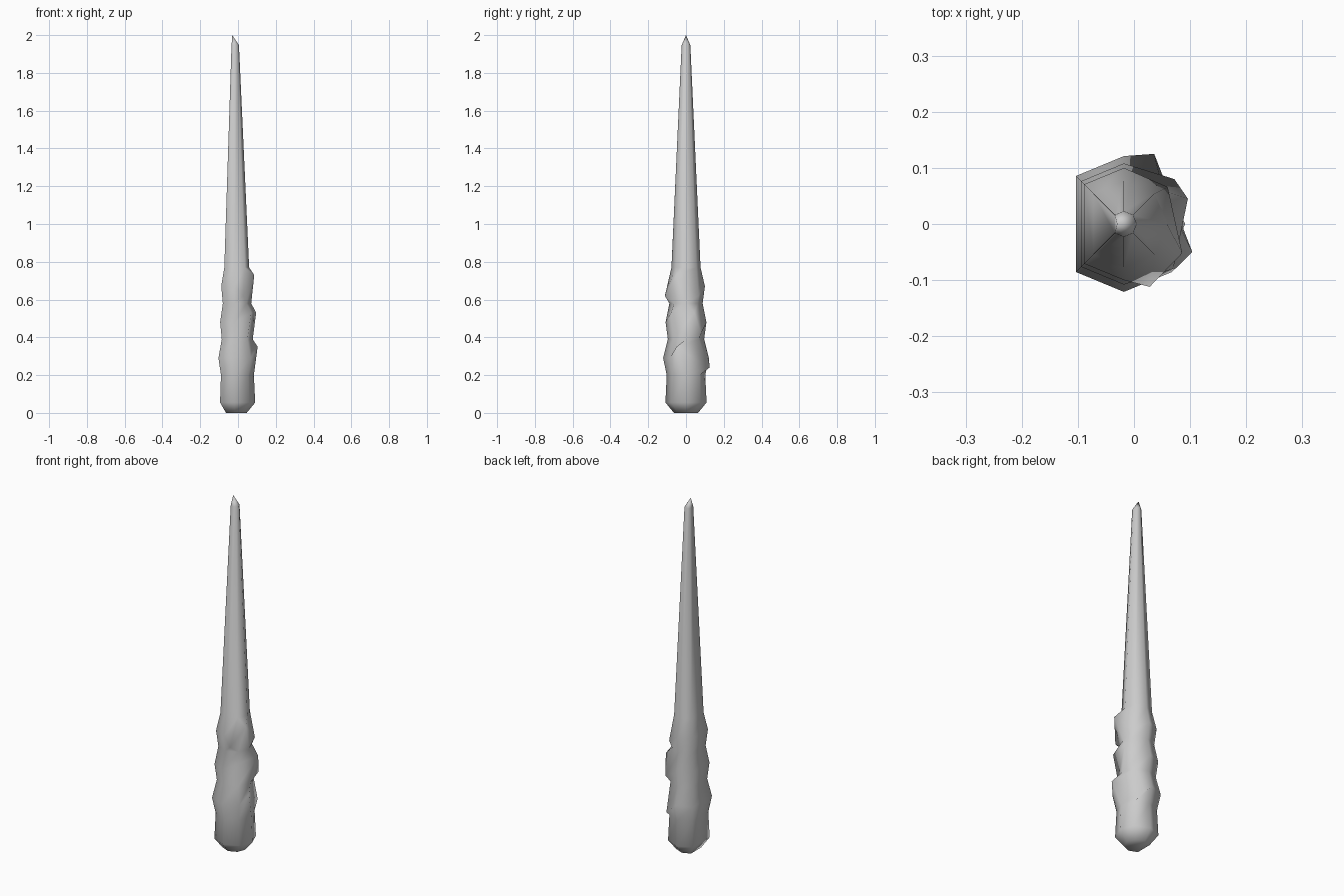
import bpy
import bmesh
from math import cos, sin, radians

cube = bpy.data.objects.get("Cube")
if cube:
    bpy.data.objects.remove(cube, do_unlink=True)

AXIS_X = -0.018
ANGLES = (-135, -90, -45, 0, 45, 90, 135)  # eight-sided, one corner left out

# Rings from butt to tip: height, radius, moved corners {angle: position}
RINGS = [
    (0.0, 0.064, {}),
    (0.055, 0.109, {}),
    (0.20, 0.102, {}),
    (0.29, 0.121, {0: (0.104, -0.05, 0.35), 45: (0.036, 0.125, 0.24)}),
    (0.39, 0.096, {}),
    (0.48, 0.108, {-45: (0.07, -0.08, 0.53), 0: (0.096, 0.045, 0.53),
                   45: (0.072, 0.08, 0.42)}),
    (0.58, 0.088, {}),
    (0.67, 0.100, {-45: (0.028, -0.112, 0.62), 0: (0.086, -0.052, 0.73),
                   45: (0.06, 0.066, 0.62)}),
    (0.77, 0.077, {}),
    (1.947, 0.023, {}),
]

# Material
wood = bpy.data.materials.new("plain grey")
wood.use_nodes = True
GREY = (0.6, 0.6, 0.6, 1)
wood.diffuse_color = GREY
wood.node_tree.nodes["Principled BSDF"].inputs["Base Color"].default_value = GREY

# Shaft with a knobbly, twisted handle
bm = bmesh.new()
loops = []
for z, r, moved in RINGS:
    loops.append([bm.verts.new(moved.get(a, (AXIS_X + r * cos(radians(a)),
                                             r * sin(radians(a)), z)))
                  for a in ANGLES])
n = len(ANGLES)
for low, high in zip(loops, loops[1:]):
    for i in range(n):
        j = (i + 1) % n
        bm.faces.new((low[i], low[j], high[j], high[i]))

# Butt and pointed tip
bm.faces.new(loops[0][::-1])
apex = bm.verts.new((-0.03, 0, 2.0))
for i in range(n):
    bm.faces.new((loops[-1][i], loops[-1][(i + 1) % n], apex))

bmesh.ops.recalc_face_normals(bm, faces=bm.faces)
for face in bm.faces:
    face.smooth = True
mesh = bpy.data.meshes.new("wand")
bm.to_mesh(mesh)
bm.free()
mesh.materials.append(wood)
wand = bpy.data.objects.new("wand", mesh)
bpy.context.collection.objects.link(wand)
